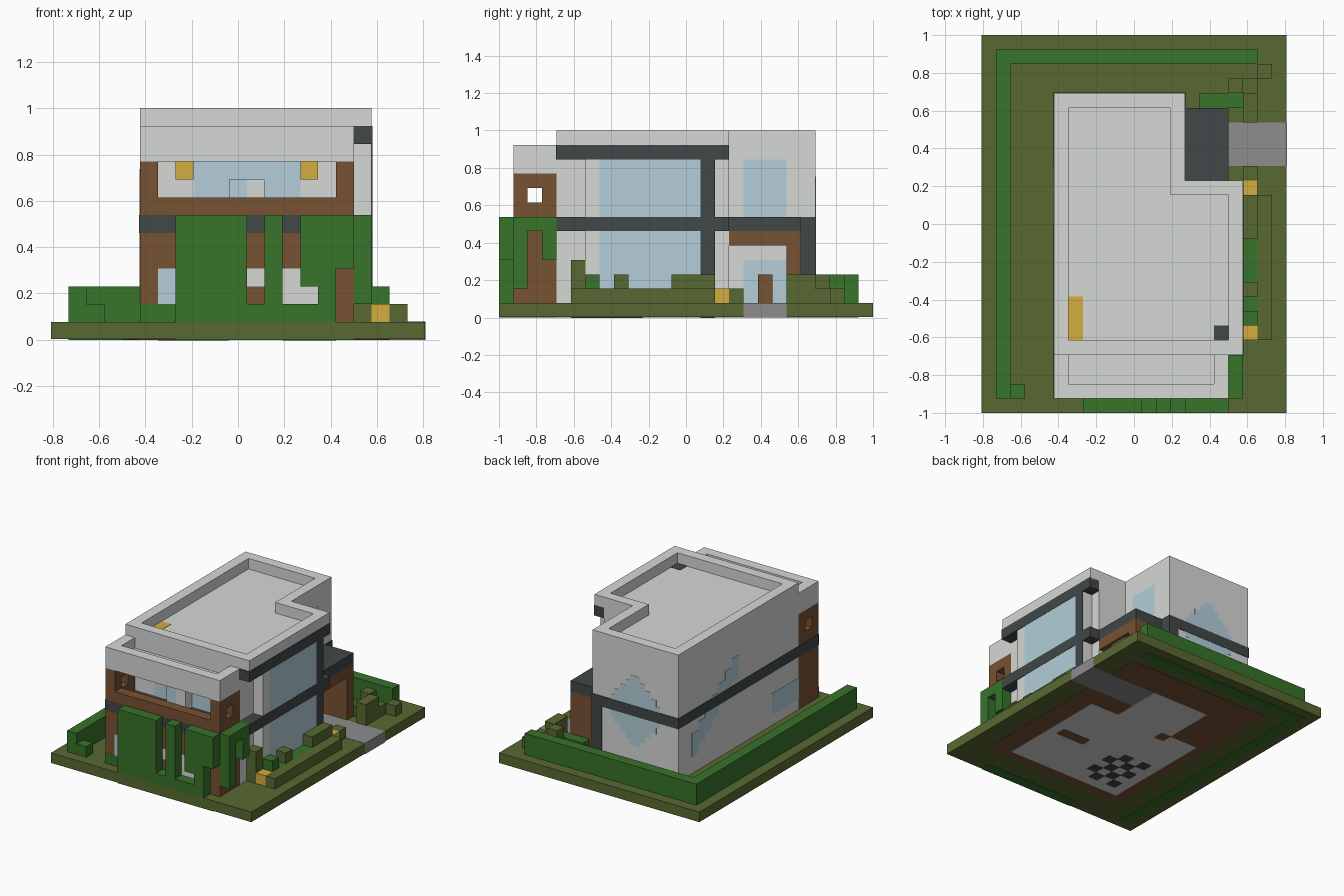
import bpy
import bmesh
from mathutils import Matrix, Vector

default_cube = bpy.data.objects.get("Cube")
if default_cube:
    bpy.data.objects.remove(default_cube, do_unlink=True)

UNIT = 1 / 13                      # one building block
ORIGIN = Vector((10.5, 13, 0))     # centre of the plot, in blocks
SKIN = 0.05                        # thickness of painted plates, in blocks
SHEEN = SKIN / 2


def to_linear(value):
    value /= 255
    return value / 12.92 if value < 0.04045 else ((value + 0.055) / 1.055) ** 2.4


def make_material(name, *rgb):
    material = bpy.data.materials.new(name)
    material.use_nodes = True
    colour = [to_linear(channel) for channel in rgb] + [1]
    material.diffuse_color = colour
    shader = material.node_tree.nodes["Principled BSDF"]
    shader.inputs["Base Color"].default_value = colour
    shader.inputs["Roughness"].default_value = 0.9
    return material


plaster = make_material("plaster_grey", 214, 216, 214)
charcoal = make_material("charcoal", 65, 71, 72)
timber = make_material("timber_brown", 119, 82, 50)
glass = make_material("pale_glass", 179, 206, 217)
lamp = make_material("lamp_gold", 212, 173, 62)
lawn = make_material("lawn_olive", 88, 105, 50)
leaf = make_material("leaf_green", 55, 115, 42)
paving = make_material("paving_grey", 142, 140, 140)


def part(name, material, *boxes):
    """One object made of boxes, each given as x, x, y, y, z, z in blocks."""
    mesh = bmesh.new()
    for x0, x1, y0, y1, z0, z1 in boxes:
        low, high = Vector((x0, y0, z0)), Vector((x1, y1, z1))
        place = Matrix.Translation(((low + high) / 2 - ORIGIN) * UNIT)
        size = Matrix.Diagonal((high - low) * UNIT).to_4x4()
        bmesh.ops.create_cube(mesh, size=1, matrix=place @ size)
    data = bpy.data.meshes.new(name)
    mesh.to_mesh(data)
    mesh.free()
    data.materials.append(material)
    item = bpy.data.objects.new(name, data)
    bpy.context.collection.objects.link(item)


def x_plate(x, y0, y1, z0, z1):
    return (x - SHEEN, x + SHEEN, y0, y1, z0, z1)


def y_plate(y, x0, x1, z0, z1):
    return (x0, x1, y - SHEEN, y + SHEEN, z0, z1)


def z_plate(z, x0, x1, y0, y1):
    return (x0, x1, y0, y1, z - SHEEN, z + SHEEN)


# Plot, path and the painted underside
part("lawn_base", lawn, (0, 21, 0, 26, SKIN, 1))
part("entrance_path", paving, (14, 21 + SHEEN, 17, 20, 0, 1 + SHEEN))
part("underside_soil", timber, (4, 19, 3, 23, SHEEN, SKIN * 2))
part("underside_floor", plaster, (5, 17, 4, 15, 0, SKIN * 2),
     (8, 14, 15, 20, 0, SKIN * 2))
part("underside_patches", timber, z_plate(0, 13, 16, 9, 10),
     z_plate(0, 8, 9, 14, 15))
part("underside_planting", leaf, (1, 2, 1, 25, 0, SKIN * 2),
     (2, 19, 24, 25, 0, SKIN * 2), (7, 17, 0, 1, 0, SKIN * 2))
part("underside_checks", charcoal,
     *[z_plate(0, x, x + 1, y, y + 1)
       for x in range(6, 10) for y in range(5, 10) if (x + y) % 2])

# Main house: an L-shaped body, with a notch over the entrance
part("main_walls", plaster, (5, 14, 4, 22, 1, 12), (14, 17, 4, 16, 1, 12))
part("side_bay", plaster, (17, 18, 6, 15, 1, 11))
part("side_lintel", plaster, (17, 18, 4, 16, 11.9, 12))
part("roof_parapet", plaster,
     (5, 6, 4, 22, 12, 13), (6, 18, 4, 5, 12, 13), (17, 18, 5, 16, 12, 13),
     (13, 17, 15, 16, 12, 13), (13, 14, 16, 22, 12, 13), (6, 13, 21, 22, 12, 13))
part("roof_lamp", lamp, z_plate(12, 6, 7, 5, 8))
part("roof_vent", charcoal, z_plate(12, 16, 17, 5, 6))

# Dark floor band, side beam and posts
part("floor_band", charcoal,
     (5 - SKIN, 14 + SKIN, 4, 22 + SKIN, 6, 7), (14, 18 + SKIN, 4, 16, 6, 7),
     (5 - SKIN, 17, 1, 4, 6, 7))
part("side_beam", charcoal, (17, 18 + SKIN, 4 - SKIN, 16, 11, 12))
part("side_post", charcoal, (17, 18 + SKIN, 14, 15, 1, 11))
part("back_corner_post", charcoal, (13, 14 + SKIN, 21, 22 + SKIN, 1, 6))

# Windows and the stepped reflections on the blank walls
part("side_windows", glass, x_plate(18, 7, 14, 1, 6), x_plate(18, 7, 14, 7, 11))
part("entrance_windows", glass,
     x_plate(14, 17, 20, 7, 11), x_plate(14, 17, 20, 1, 4))
part("left_window", glass, x_plate(5, 4, 8, 2, 4))
part("balcony_window", glass, y_plate(4, 8, 14, 7, 10))
part("back_reflection", glass,
     *[y_plate(22, 9.5 - half, 9.5 + half, 6.5 - rise, 6.5 + rise)
       for half, rise in ((2.6, 1), (2.2, 1.6), (1.6, 2.2), (1, 2.8), (0.5, 3.3))])
part("left_reflection", glass,
     *[x_plate(5, 19 - step, 20 - step, step * 0.8 + 2.6, step * 0.8 + 4.8)
       for step in range(7)])

# Balcony: roof with a shallow tray, timber rail and pierced side screens
part("balcony_roof", plaster, (5, 17, 1, 4, 10, 11), (5, 17, 1, 2, 11, 12),
     (5, 6, 2, 4, 11, 12), (16, 17, 2, 4, 11, 12))
part("balcony_rail", timber, (5, 17, 1, 2, 7, 8))
for side, x in (("left", 16), ("right", 5)):
    part(side + "_balcony_screen", timber,
         (x, x + 1, 1, 4, 7, 8), (x, x + 1, 1, 4, 9, 10),
         (x, x + 1, 1, 2, 8, 9), (x, x + 1, 3, 4, 8, 9))
part("balcony_lamps", lamp, *[(x, x + 1, 3, 4, 9, 10) for x in (7, 14)])
part("balcony_table", glass, (10, 11, 3, 4, 7, 9))
part("balcony_seat", plaster, (11, 12, 3, 4, 7, 9))

# Timber room below the balcony
part("lower_room", timber, (5, 17, 1, 4, 1, 6))
part("lower_room_window", glass, y_plate(1, 6, 7, 2, 4))
part("lower_room_panels", plaster,
     y_plate(1, 11, 12, 3, 4), y_plate(1, 13, 15, 2, 4))

# Entrance porch
part("porch_roof", charcoal, (14, 17, 16, 21, 6, 7))
part("porch_frame", timber, (14, 17, 20, 21, 1, 6), (16, 17, 16, 20, 5, 6))
part("entrance_door", timber, (14, 15, 18, 19, 1, 3))

# Climbing plants on the front
part("front_climber", leaf,
     (7, 11, 0, 1, 1, 7), (12, 13, 0, 1, 1, 7), (14, 15, 0, 1, 3, 7),
     (15, 16, 0, 1, 1, 7), (16, 17, 0, 1, 4, 7))
part("front_planting", leaf, y_plate(1, 5, 7, 1, 2),
     (11, 12, 0, 1, 1, 2), (13, 15, 0, 1, 1, 2))
part("side_climber", leaf,
     (17, 18, 1, 2, 2, 7), (17, 18, 2, 3, 6, 7), (17, 18, 3, 4, 4, 7))

# Hedges and garden
part("boundary_hedge", leaf,
     (1, 2, 1, 25, 1, 3), (2, 19, 24, 25, 1, 3), (2, 3, 1, 2, 1, 2))
part("side_shrub_row", lawn, (19, 20, 5, 15, 1, 2), (18, 19, 16, 17, 1, 2))
part("side_shrubs", lawn, (17, 18, 5, 6, 1, 4), (18, 19, 8, 9, 1, 3),
     (18, 19, 12, 15, 1, 3))
part("side_foliage", leaf, (18, 19, 7, 8, 1, 2), (18, 19, 9, 12, 1, 2),
     (18, 19, 6, 7, 1, 3))
part("back_shrubs", lawn, (18, 19, 20, 22, 1, 3), (17, 18, 22, 23, 1, 3),
     (18, 19, 22, 23, 1, 2), (19, 20, 23, 24, 1, 2))
part("back_foliage", leaf, (15, 18, 21, 22, 1, 2))
part("garden_lamps", lamp, *[(18, 19, y, y + 1, 1, 2) for y in (5, 15)])
